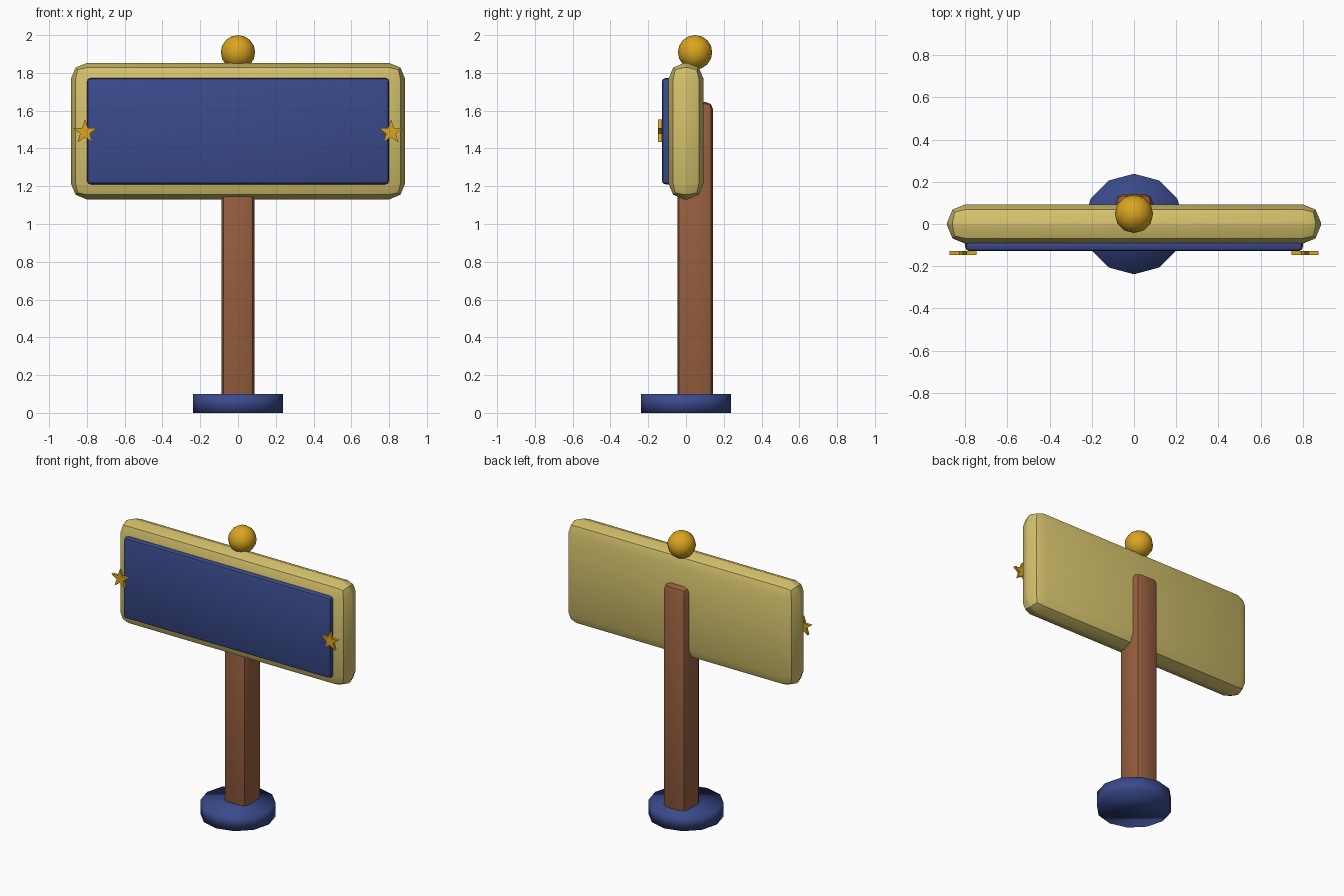
import bpy, bmesh, math

if "Cube" in bpy.data.objects:
    bpy.data.objects.remove(bpy.data.objects["Cube"])


def material(name, rgb):
    # sRGB bytes to linear flat colour
    lin = [((c / 255 + 0.055) / 1.055) ** 2.4 for c in rgb]
    m = bpy.data.materials.new(name)
    m.diffuse_color = (*lin, 1)
    m.use_nodes = True
    m.node_tree.nodes["Principled BSDF"].inputs["Base Color"].default_value = m.diffuse_color
    return m


YELLOW = material("pale yellow", (212, 193, 108))
BLUE = material("navy blue", (58, 74, 140))
BROWN = material("wood brown", (152, 96, 63))
GOLD = material("gold", (218, 165, 32))


def finish(bm, name, mat, angle=None):
    bmesh.ops.recalc_face_normals(bm, faces=bm.faces)
    me = bpy.data.meshes.new(name)
    bm.to_mesh(me)
    bm.free()
    me.materials.append(mat)
    ob = bpy.data.objects.new(name, me)
    bpy.context.collection.objects.link(ob)
    bpy.ops.object.select_all(action='DESELECT')
    ob.select_set(True)
    bpy.context.view_layer.objects.active = ob
    if angle == 180:
        bpy.ops.object.shade_smooth()
    elif angle:
        bpy.ops.object.shade_smooth_by_angle(angle=math.radians(angle))
    return ob


def rounded_box(name, lo, hi, bevel, mat):
    bm = bmesh.new()
    bmesh.ops.create_cube(bm, size=1)
    for v in bm.verts:
        v.co = [lo[i] if v.co[i] < 0 else hi[i] for i in range(3)]
    bmesh.ops.bevel(bm, geom=bm.edges[:], offset=bevel, segments=2,
                    profile=0.5, affect='EDGES')
    return finish(bm, name, mat, 30)


def star(name, x, z, r_out, r_in, y_front, y_back):
    bm = bmesh.new()
    ring = []
    for i in range(10):
        r = r_in if i % 2 else r_out
        a = math.pi / 2 + i * math.pi / 5
        ring.append(bm.verts.new((x + r * math.cos(a), y_front, z + r * math.sin(a))))
    face = bm.faces.new(ring)
    ext = bmesh.ops.extrude_face_region(bm, geom=[face], use_keep_orig=True)
    for v in ext["geom"]:
        if isinstance(v, bmesh.types.BMVert):
            v.co.y = y_back
    return finish(bm, name, GOLD)


# Round foot
bm = bmesh.new()
bmesh.ops.create_cone(bm, cap_ends=True, segments=12, radius1=0.238, radius2=0.238, depth=0.1)
bmesh.ops.translate(bm, verts=bm.verts, vec=(0, 0, 0.05))
finish(bm, "base", BLUE, 180)

# Post behind the board
rounded_box("post", (-0.087, -0.046, 0.004), (0.087, 0.142, 1.645), 0.035, BROWN)

# Board and its front panel
rounded_box("board", (-0.885, -0.093, 1.13), (0.885, 0.093, 1.853), 0.085, YELLOW)
rounded_box("front_panel", (-0.8, -0.128, 1.21), (0.8, -0.07, 1.773), 0.02, BLUE)

# Stars on both sides
for side, sx in (("left", -1), ("right", 1)):
    star("star_" + side, 0.81 * sx, 1.487, 0.067, 0.027, -0.147, -0.128)

# Ball on top
bm = bmesh.new()
bmesh.ops.create_uvsphere(bm, u_segments=12, v_segments=8, radius=0.091)
bmesh.ops.translate(bm, verts=bm.verts, vec=(0, 0.048, 1.909))
finish(bm, "ball", GOLD, 180)
